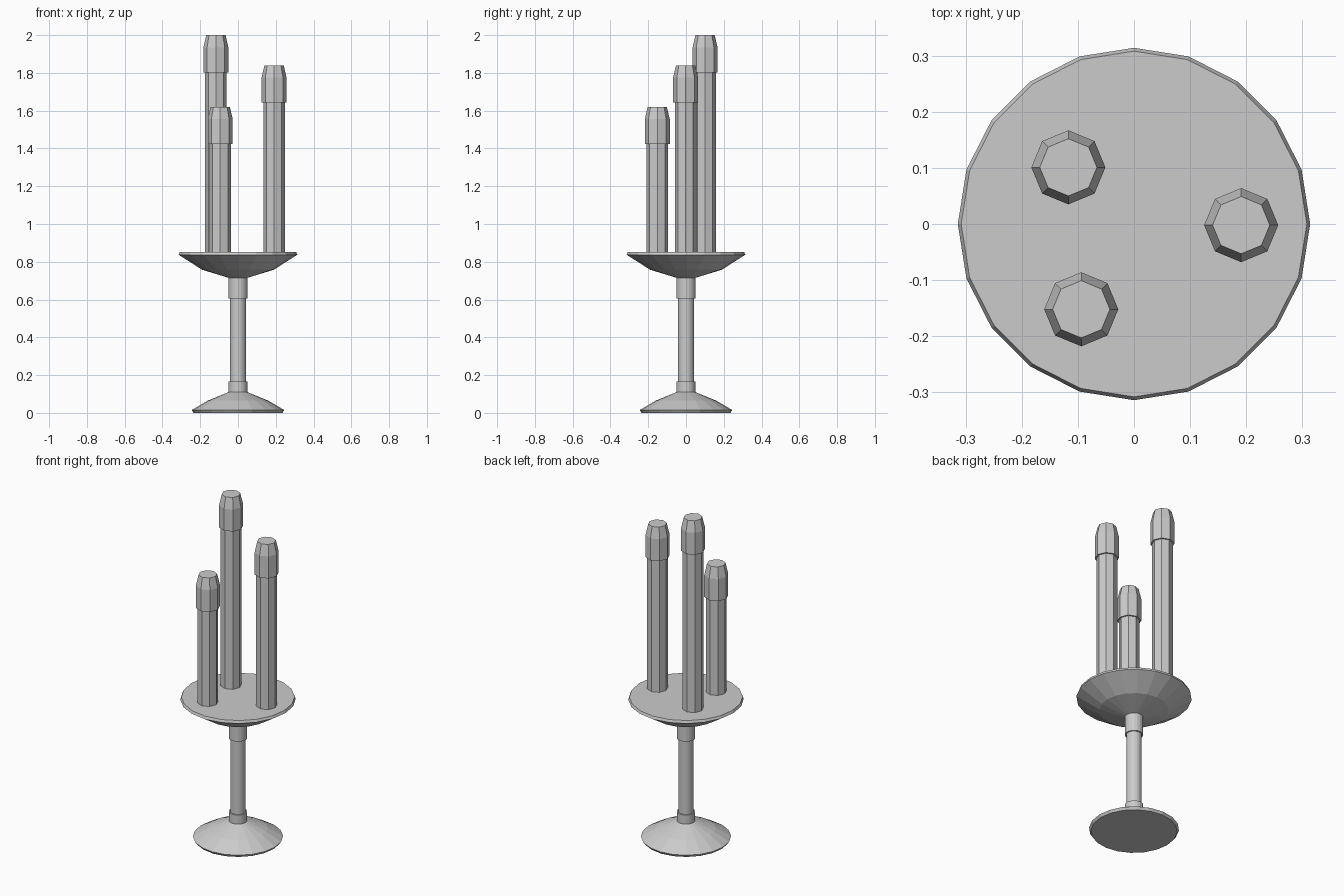
import bpy
import bmesh
from math import cos, sin, tau

cube = bpy.data.objects.get("Cube")
if cube:
    bpy.data.objects.remove(cube, do_unlink=True)

# Single plain grey finish
grey = bpy.data.materials.new("plain_grey")
grey.use_nodes = True
colour = (0.6, 0.6, 0.6, 1)
grey.diffuse_color = colour
grey.node_tree.nodes["Principled BSDF"].inputs["Base Color"].default_value = colour


def turned(name, profile, sides, x=0, y=0):
    """Flat-faced turned solid from (radius, height) points, bottom to top."""
    bm = bmesh.new()
    rings = [[bm.verts.new((r * cos(tau * i / sides), r * sin(tau * i / sides), z))
              for i in range(sides)] for r, z in profile]
    for low, high in zip(rings, rings[1:]):
        for i in range(sides):
            j = (i + 1) % sides
            bm.faces.new((low[i], low[j], high[j], high[i]))
    bm.faces.new(rings[0][::-1])
    bm.faces.new(rings[-1])
    mesh = bpy.data.meshes.new(name)
    bm.to_mesh(mesh)
    bm.free()
    mesh.materials.append(grey)
    obj = bpy.data.objects.new(name, mesh)
    obj.location = (x, y, 0)
    bpy.context.collection.objects.link(obj)
    return obj


# Foot, stem with two collars, and dish
turned("foot", [(0.235, 0), (0.245, 0.015), (0.16, 0.065), (0.05, 0.11)], 20)
turned("lower_collar", [(0.05, 0.105), (0.05, 0.165)], 20)
turned("stem", [(0.042, 0.16), (0.042, 0.61)], 20)
turned("upper_collar", [(0.05, 0.605), (0.05, 0.72)], 20)
turned("dish", [(0.05, 0.715), (0.19, 0.758), (0.314, 0.837), (0.308, 0.852)], 20)

# Three octagonal rods with tapered caps
rods = {"tall": (-0.117, 0.101, 2.0),
        "middle": (0.191, -0.002, 1.84),
        "short": (-0.094, -0.152, 1.62)}
for size, (x, y, top) in rods.items():
    turned(size + "_rod", [(0.057, 0.85), (0.057, top - 0.19)], 8, x, y)
    turned(size + "_cap", [(0.066, top - 0.197), (0.066, top - 0.065), (0.051, top)], 8, x, y)
